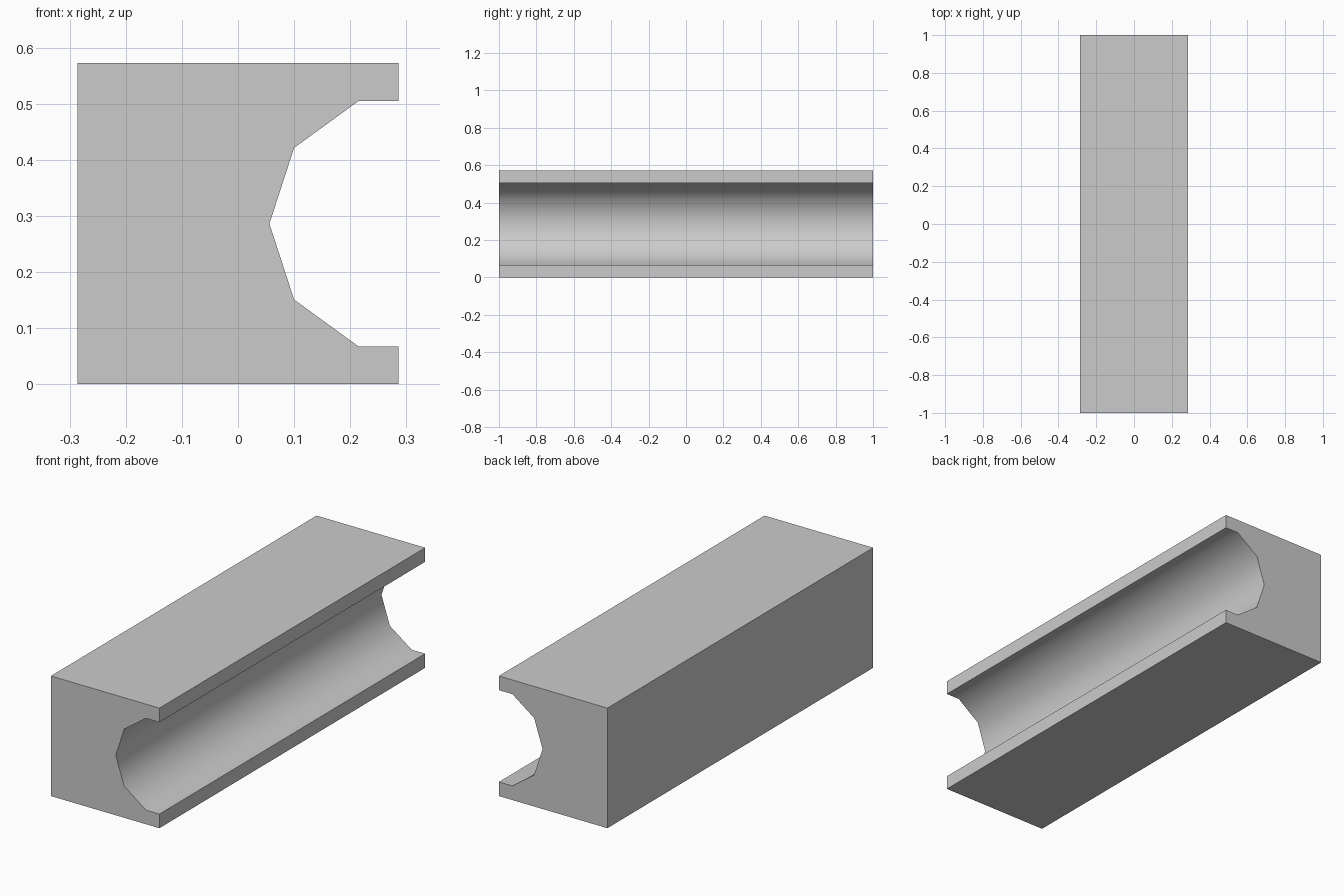
import bpy, bmesh
from math import cos, sin, radians

if "Cube" in bpy.data.objects:
    bpy.data.objects.remove(bpy.data.objects["Cube"])

HALF, LENGTH, GROOVE_R = 0.286, 2.0, 0.23

# Cross-section: square block with half of a ten-sided bore cut from the right face
groove = [(HALF + GROOVE_R * cos(radians(a)), HALF + GROOVE_R * sin(radians(a)))
          for a in (252, 216, 180, 144, 108)]
profile = [(-HALF, 0), (HALF, 0), (HALF, groove[0][1]), *groove,
           (HALF, groove[-1][1]), (HALF, 2 * HALF), (-HALF, 2 * HALF)]

# Extrude the section along y
bm = bmesh.new()
section = bm.faces.new([bm.verts.new((x, -LENGTH / 2, z)) for x, z in profile])
end = bmesh.ops.extrude_face_region(bm, geom=[section], use_keep_orig=True)
bmesh.ops.translate(bm, vec=(0, LENGTH, 0),
                    verts=[v for v in end["geom"] if isinstance(v, bmesh.types.BMVert)])
bmesh.ops.recalc_face_normals(bm, faces=bm.faces)
mesh = bpy.data.meshes.new("grooved_beam")
bm.to_mesh(mesh)
bm.free()

beam = bpy.data.objects.new("grooved_beam", mesh)
bpy.context.collection.objects.link(beam)

# Smooth the groove while the outer corners stay sharp
bpy.context.view_layer.objects.active = beam
beam.select_set(True)
bpy.ops.object.shade_smooth_by_angle(angle=radians(40))
